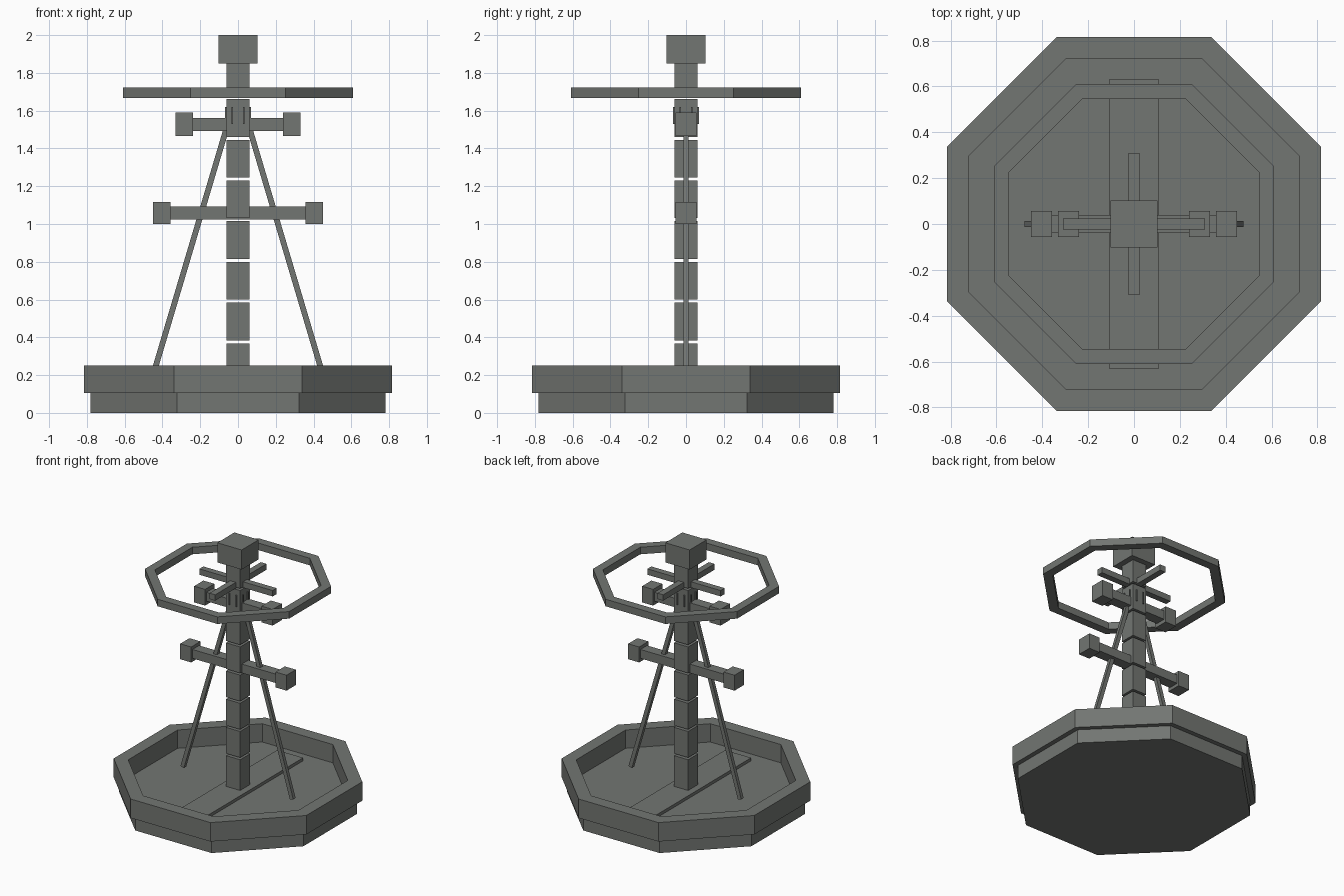
import bpy, bmesh, math
from mathutils import Vector

if "Cube" in bpy.data.objects:
    bpy.data.objects.remove(bpy.data.objects["Cube"])

grey = bpy.data.materials.new("stone grey")
grey.diffuse_color = (0.17, 0.18, 0.168, 1)
grey.use_nodes = True
grey.node_tree.nodes["Principled BSDF"].inputs["Base Color"].default_value = grey.diffuse_color


def finish(name, bm):
    bmesh.ops.recalc_face_normals(bm, faces=bm.faces)
    me = bpy.data.meshes.new(name)
    bm.to_mesh(me)
    bm.free()
    me.materials.append(grey)
    ob = bpy.data.objects.new(name, me)
    bpy.context.collection.objects.link(ob)
    return ob


def box(name, x0, x1, y0, y1, z0, z1):
    bm = bmesh.new()
    bmesh.ops.create_cube(bm, size=1)
    for v in bm.verts:
        v.co = Vector((x1 if v.co.x > 0 else x0,
                       y1 if v.co.y > 0 else y0,
                       z1 if v.co.z > 0 else z0))
    return finish(name, bm)


def octagon(bm, apothem, z):
    r = apothem / math.cos(math.pi / 8)
    return [bm.verts.new((r * math.cos(math.pi / 8 + i * math.pi / 4),
                          r * math.sin(math.pi / 8 + i * math.pi / 4), z))
            for i in range(8)]


def octagon_part(name, profile, closed):
    """Sweep (apothem, z) points round an octagon; close as a ring or cap the ends."""
    bm = bmesh.new()
    loops = [octagon(bm, a, z) for a, z in profile]
    pairs = list(zip(loops, loops[1:]))
    if closed:
        pairs.append((loops[-1], loops[0]))
    else:
        bm.faces.new(loops[0])
        bm.faces.new(loops[-1])
    for a, b in pairs:
        for i in range(8):
            j = (i + 1) % 8
            bm.faces.new((a[i], a[j], b[j], b[i]))
    return finish(name, bm)


# Basin: stepped octagonal tray with a raised rim
octagon_part("basin", [(0.78, 0), (0.78, 0.105), (0.815, 0.105), (0.815, 0.25),
                       (0.72, 0.25), (0.72, 0.11)], False)
box("floor_strip", -0.11, 0.11, -0.63, 0.63, 0.10, 0.133)

# Post: stacked blocks with narrow gaps
box("post_block_0", -0.06, 0.06, -0.06, 0.06, 0.11, 0.368)
for i in range(7):
    z = 0.384 + i * 0.2155
    box(f"post_block_{i + 1}", -0.06, 0.06, -0.06, 0.06, z, z + 0.2)
box("post_cap", -0.103, 0.103, -0.103, 0.103, 1.85, 2.0)

# Upper octagonal hoop and cross spokes
octagon_part("hoop", [(0.61, 1.668), (0.61, 1.722), (0.545, 1.722), (0.545, 1.668)], True)
box("spoke_x", -0.31, 0.31, -0.024, 0.024, 1.67, 1.715)
box("spoke_y", -0.024, 0.024, -0.31, 0.31, 1.67, 1.715)

# Cross arms with end blocks
for name, half, z, h in (("lower_arm", 0.45, 1.058, 0.059), ("upper_arm", 0.332, 1.527, 0.062)):
    box(name, -half + 0.05, half - 0.05, -0.04, 0.04, z - 0.034, z + 0.034)
    for side, s in (("left", -1), ("right", 1)):
        a, b = sorted((s * half, s * (half - 0.093)))
        box(f"{name}_{side}_end", a, b, -0.056, 0.056, z - h, z + h)

# Slanted braces
for side, s in (("left", -1), ("right", 1)):
    bottom, top = Vector((s * 0.463, 0, 0.155)), Vector((s * 0.045, 0, 1.56))
    d = top - bottom
    ob = box(f"{side}_brace", -0.015, 0.015, -0.014, 0.014, 0, d.length)
    ob.location = bottom
    ob.rotation_euler = (0, math.atan2(d.x, d.z), 0)

# Thin upright fins on each post face
for k in range(4):
    for t in (-0.03, 0.03):
        ob = box(f"post_fin_{k}", t - 0.004, t + 0.004, -0.068, -0.058, 1.53, 1.62)
        ob.rotation_euler = (0, 0, k * math.pi / 2)
